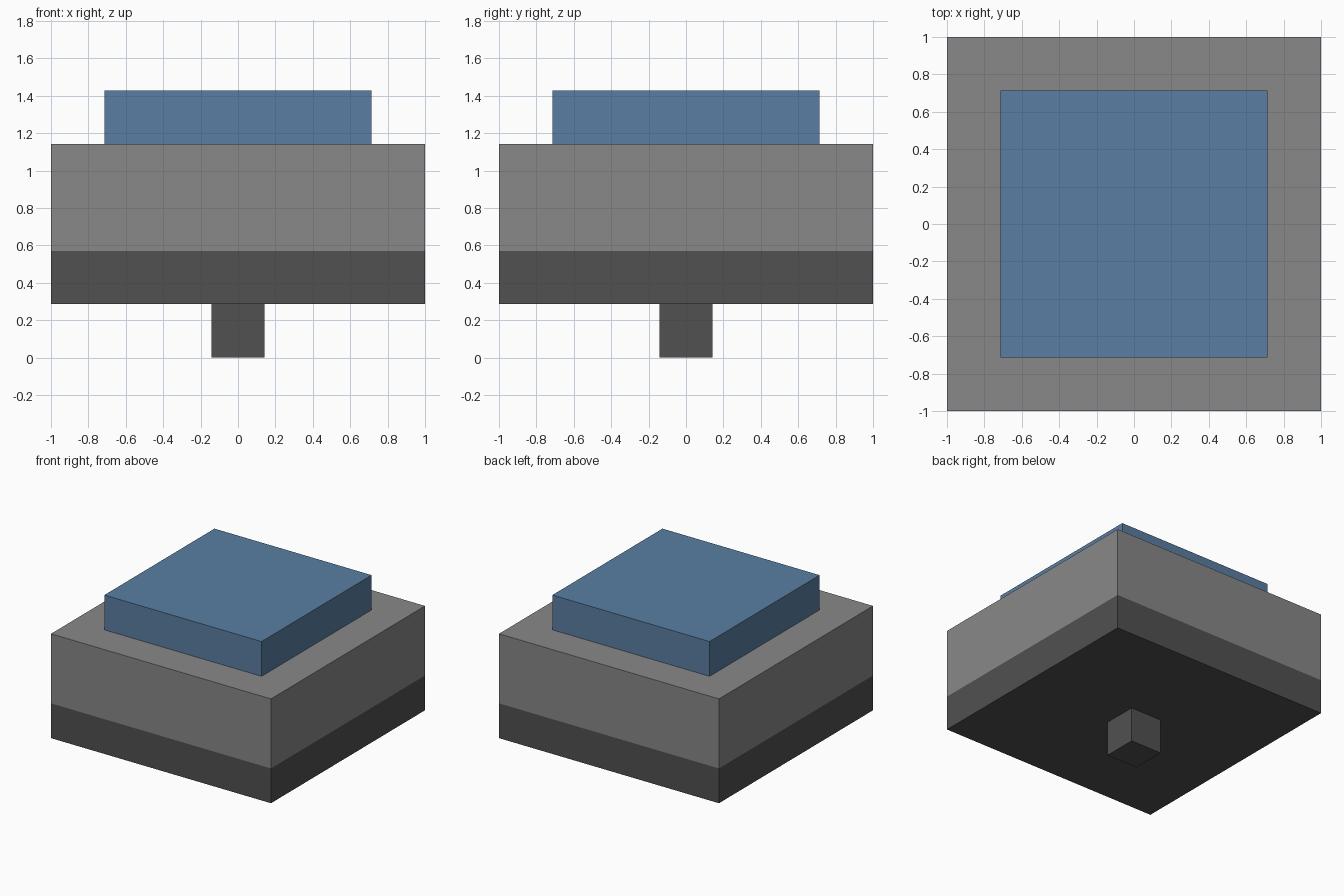
import bpy
import bmesh

cube = bpy.data.objects.get("Cube")
if cube:
    bpy.data.objects.remove(cube, do_unlink=True)

U = 1 / 7  # grid unit: the housing is 14 units wide


def make_material(name, rgb):
    mat = bpy.data.materials.new(name)
    mat.use_nodes = True
    mat.diffuse_color = (*rgb, 1)
    bsdf = next(n for n in mat.node_tree.nodes if n.type == 'BSDF_PRINCIPLED')
    bsdf.inputs["Base Color"].default_value = (*rgb, 1)
    return mat


def make_block(name, width, z0, z1, mat):
    """Square block centred on the z axis, sized in grid units."""
    bm = bmesh.new()
    bmesh.ops.create_cube(bm, size=1)
    bmesh.ops.scale(bm, vec=(width * U, width * U, (z1 - z0) * U), verts=bm.verts)
    mesh = bpy.data.meshes.new(name)
    bm.to_mesh(mesh)
    bm.free()
    mesh.materials.append(mat)
    obj = bpy.data.objects.new(name, mesh)
    obj.location.z = (z0 + z1) / 2 * U
    bpy.context.collection.objects.link(obj)
    return obj


dark = make_material("dark_grey", (0.082, 0.082, 0.082))
grey = make_material("mid_grey", (0.246, 0.246, 0.246))
blue = make_material("blue", (0.1, 0.21, 0.36))

# Stem, two-tone housing and button cap, from the ground up
make_block("stem", 2, 0, 2, dark)
make_block("lower_housing", 14, 2, 4, dark)
make_block("upper_housing", 14, 4, 8, grey)
make_block("button_cap", 10, 8, 10, blue)
